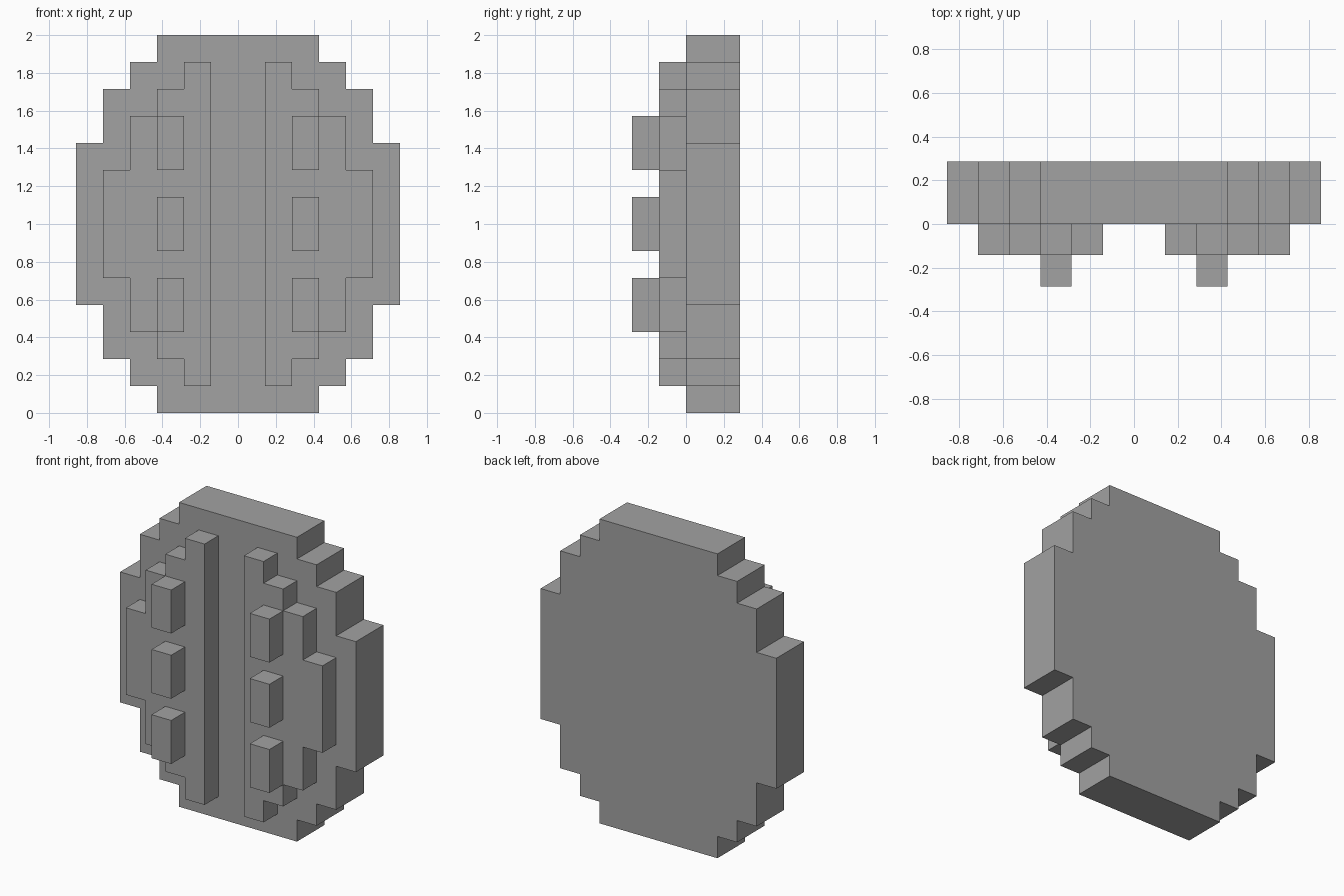
import bpy
import bmesh

cube = bpy.data.objects.get("Cube")
if cube:
    bpy.data.objects.remove(cube, do_unlink=True)

U = 2 / 14  # one grid step: the model is 14 steps tall

grey = bpy.data.materials.new("grey")
grey.use_nodes = True
colour = (0.36, 0.36, 0.36, 1)
grey.diffuse_color = colour
grey.node_tree.nodes["Principled BSDF"].inputs["Base Color"].default_value = colour


def stepped_outline(inner, bands):
    """Closed (x, z) outline: stepped outer edge going up, straight inner edge."""
    points = []
    for half_width, bottom, top in bands:
        points += [(half_width, bottom), (half_width, top)]
    return points + [(inner, bands[-1][2]), (inner, bands[0][1])]


def slab(name, outline, front, back):
    """Extrude an (x, z) outline, given in grid steps, from front to back."""
    bm = bmesh.new()
    verts = [bm.verts.new((x * U, front * U, z * U)) for x, z in outline]
    face = bm.faces.new(verts)
    moved = bmesh.ops.extrude_face_region(bm, geom=[face])["geom"]
    bmesh.ops.translate(bm, vec=(0, (back - front) * U, 0),
                        verts=[g for g in moved if isinstance(g, bmesh.types.BMVert)])
    bmesh.ops.recalc_face_normals(bm, faces=bm.faces)
    mesh = bpy.data.meshes.new(name)
    bm.to_mesh(mesh)
    bm.free()
    mesh.materials.append(grey)
    obj = bpy.data.objects.new(name, mesh)
    bpy.context.collection.objects.link(obj)
    return obj


# Stepped oval back plate: one side's outline plus its mirror image
bands = [(3, 0, 1), (4, 1, 2), (5, 2, 4), (6, 4, 10), (5, 10, 12), (4, 12, 13), (3, 13, 14)]
edge = stepped_outline(0, bands)[:-2]
slab("back_plate", edge + [(-x, z) for x, z in reversed(edge)], 0, 2)

# Raised stepped panels and their studs, mirrored left and right
panel_bands = [(2, 1, 2), (3, 2, 3), (4, 3, 5), (5, 5, 9), (4, 9, 11), (3, 11, 12), (2, 12, 13)]
panel = stepped_outline(1, panel_bands)
for side, s in (("left", 1), ("right", -1)):
    slab(f"{side}_panel", [(s * x, z) for x, z in panel], -1, 0)
    for level, z in (("lower", 3), ("middle", 6), ("upper", 9)):
        stud = stepped_outline(2, [(3, z, z + 2)])
        slab(f"{side}_{level}_stud", [(s * x, h) for x, h in stud], -2, -1)
